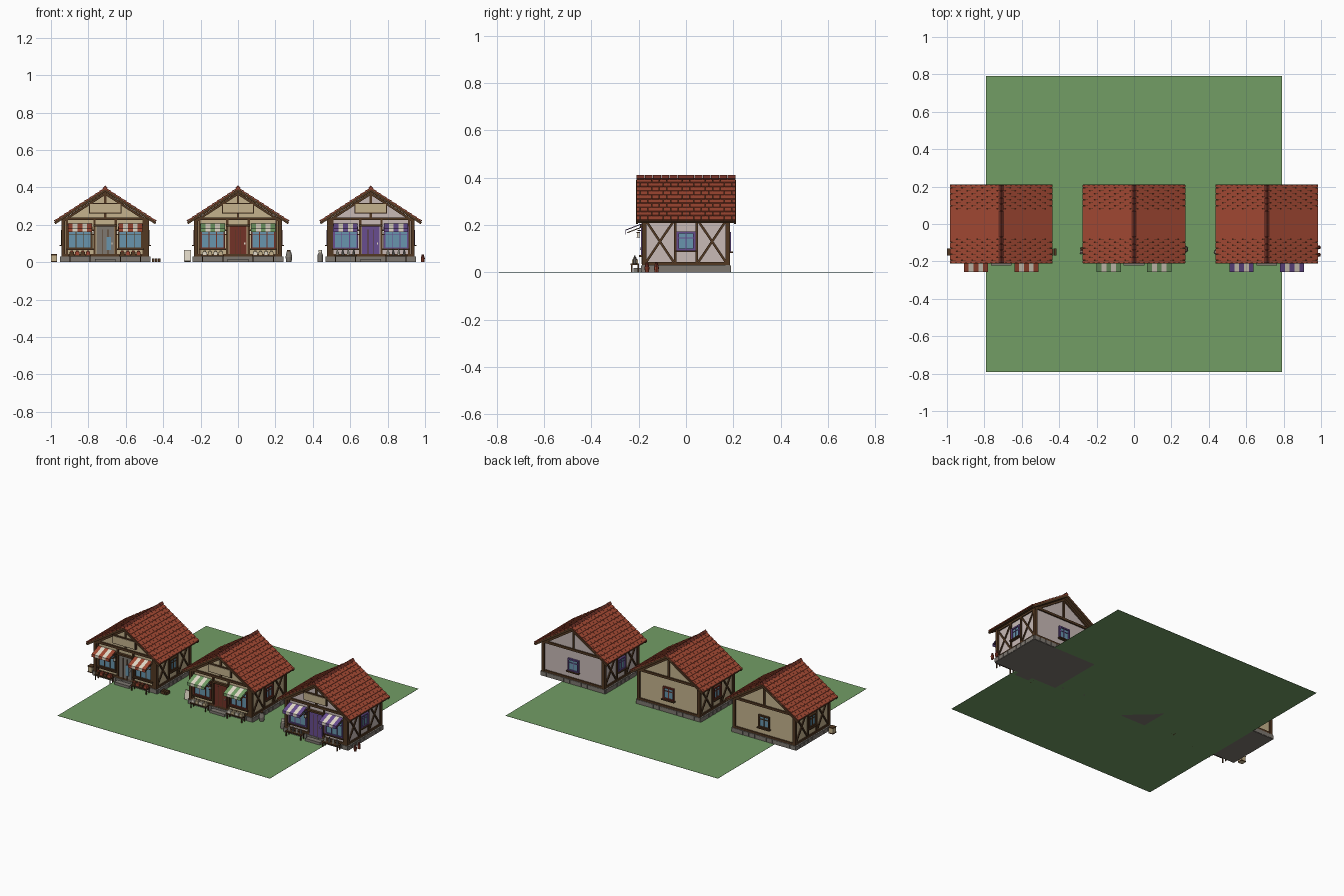
import bpy, bmesh, math
from mathutils import Matrix, Vector

if "Cube" in bpy.data.objects:
    bpy.data.objects.remove(bpy.data.objects["Cube"])

COLOURS = {
    "timber": (0.085, 0.04, 0.016), "terracotta": (0.36, 0.066, 0.033),
    "dark_red": (0.17, 0.032, 0.02), "tan_plaster": (0.56, 0.45, 0.27),
    "pink_plaster": (0.58, 0.49, 0.47), "grass_green": (0.17, 0.34, 0.13),
    "glass_blue": (0.14, 0.30, 0.42), "cream": (0.76, 0.70, 0.58),
    "stone_grey": (0.21, 0.19, 0.165), "violet": (0.14, 0.075, 0.28),
}
NAMES = list(COLOURS)
for n, c in COLOURS.items():
    bpy.data.materials.new(n).diffuse_color = (*c, 1)


class Part:
    """One object gathered from simple solids."""
    def __init__(self, name, x=0):
        self.name, self.x, self.bm = name, x, bmesh.new()
        self.space = Matrix()

    def face(self, degrees):
        self.space = Matrix.Rotation(math.radians(degrees), 4, 'Z')
        return self

    def paint(self, verts, mat):
        for f in {f for v in verts for f in v.link_faces}:
            f.material_index = NAMES.index(mat)

    def box(self, centre, size, mat, axis='Y', angle=0):
        m = (self.space @ Matrix.Translation(centre) @ Matrix.Rotation(angle, 4, axis)
             @ Matrix.Diagonal((*size, 1)))
        self.paint(bmesh.ops.create_cube(self.bm, size=1, matrix=m)["verts"], mat)

    def span(self, a, b, mat):
        a, b = Vector(a), Vector(b)
        self.box((a + b) / 2, b - a, mat)

    def drum(self, centre, r1, r2, h, mat, sides=8):
        m = self.space @ Matrix.Translation(centre)
        self.paint(bmesh.ops.create_cone(self.bm, cap_ends=True, segments=sides, radius1=r1,
                                         radius2=r2, depth=h, matrix=m)["verts"], mat)

    def prism(self, profile, y, mat):
        ends = [[self.bm.verts.new((px, s * y, pz)) for px, pz in profile] for s in (-1, 1)]
        self.bm.faces.new(ends[0])
        self.bm.faces.new(ends[1][::-1])
        for i in range(len(profile)):
            j = (i + 1) % len(profile)
            self.bm.faces.new((ends[0][j], ends[0][i], ends[1][i], ends[1][j]))
        self.paint(ends[0] + ends[1], mat)

    def done(self):
        bmesh.ops.recalc_face_normals(self.bm, faces=self.bm.faces)
        me = bpy.data.meshes.new(self.name)
        self.bm.to_mesh(me)
        self.bm.free()
        for n in NAMES:
            me.materials.append(bpy.data.materials[n])
        ob = bpy.data.objects.new(self.name, me)
        ob.location.x = self.x
        bpy.context.collection.objects.link(ob)


FRONT, SIDE = 0.178, 0.225          # wall distances from the house centre
RUN, RISE, RIDGE = 0.27, 0.175, 0.395
SLOPE, LENGTH = math.atan2(RISE, RUN), math.hypot(RUN, RISE)


def window(p, u, d, z0, z1, w, frame, bars):
    """Glazed window with frame, bars and sill on the current wall."""
    p.span((u - w, -d - 0.004, z0), (u + w, -d + 0.002, z1), "glass_blue")
    for s in (-1, 1):
        p.box((u + s * w, -d - 0.005, (z0 + z1) / 2), (0.009, 0.014, z1 - z0 + 0.009), frame)
    for z in (z0, z1):
        p.box((u, -d - 0.005, z), (2 * w, 0.014, 0.009), frame)
    for i in range(1, bars + 1):
        p.box((u - w + 2 * w * i / (bars + 1), -d - 0.005, (z0 + z1) / 2), (0.004, 0.006, z1 - z0), frame)
    p.box((u, -d - 0.005, z0 + 0.68 * (z1 - z0)), (2 * w, 0.006, 0.004), frame)
    p.box((u, -d - 0.009, z0 - 0.006), (2 * w + 0.02, 0.022, 0.007), "timber")


def house(tag, x, plaster, accent, door, goods, frame):
    # Stone footing with projecting blocks
    p = Part(tag + "_footing", x)
    p.span((-0.24, -0.187, 0), (0.24, 0.187, 0.03), "stone_grey")
    for deg, half, d in ((0, 0.24, 0.187), (180, 0.24, 0.187), (90, 0.187, 0.24), (270, 0.187, 0.24)):
        p.face(deg)
        n = round(half * 2 / 0.042)
        for i in range(n):
            u = -half + (i + 0.5) * 2 * half / n
            p.box((u, -d, 0.0155), (2 * half / n - 0.004, 0.006, 0.027), "stone_grey")
    p.face(0).span((-0.055, -0.222, 0), (0.055, -0.18, 0.018), "stone_grey")
    p.done()

    # Plaster walls
    p = Part(tag + "_walls", x)
    p.prism([(-SIDE, 0.03), (SIDE, 0.03), (SIDE, 0.228), (0, 0.376), (-SIDE, 0.228)], FRONT, plaster)
    p.done()

    # Timber frame
    p = Part(tag + "_timbers", x)
    for sx in (-1, 1):
        for sy in (-1, 1):
            p.box((sx * 0.224, sy * 0.177, 0.13), (0.02, 0.02, 0.2), "timber")
    for deg in (0, 180):
        p.face(deg)
        p.box((0, -FRONT, 0.232), (0.47, 0.018, 0.015), "timber")
        p.box((0, -FRONT, 0.037), (0.45, 0.016, 0.013), "timber")
        p.box((0, -FRONT, 0.305), (0.013, 0.014, 0.14), "timber")
        for s in (-1, 1):
            p.box((s * 0.117, -FRONT - 0.002, 0.291), (LENGTH - 0.05, 0.016, 0.013), "timber", 'Y', s * SLOPE)
    p.face(0)
    for u in (-0.206, -0.057, 0.057, 0.206):
        p.box((u, -FRONT, 0.13), (0.012, 0.016, 0.19), "timber")
    for deg in (90, 270):
        p.face(deg)
        for z in (0.037, 0.222):
            p.box((0, -SIDE, z), (0.36, 0.016, 0.013), "timber")
        for s in (-1, 1):
            p.box((s * 0.046, -SIDE, 0.13), (0.011, 0.016, 0.19), "timber")
            for t in (-1, 1):
                p.box((s * 0.11, -SIDE, 0.13), (0.205, 0.013, 0.01), "timber", 'Y',
                      t * math.atan2(0.172, 0.115))
    p.done()

    # Windows on every wall
    p = Part(tag + "_windows", x)
    for u in (-0.135, 0.135):
        window(p, u, FRONT, 0.075, 0.185, 0.062, frame, 2)
    window(p.face(180), 0, FRONT, 0.09, 0.165, 0.036, frame, 1)
    for deg in (90, 270):
        window(p.face(deg), 0, SIDE, 0.095, 0.168, 0.035, frame, 1)
    p.done()

    # Door with planks, jambs and handle
    p = Part(tag + "_door", x)
    p.span((-0.046, -0.186, 0.02), (0.046, -0.17, 0.19), door)
    for u in (-0.015, 0.015):
        p.box((u, -0.187, 0.105), (0.003, 0.003, 0.14), "timber")
    if door == "stone_grey":
        p.box((0.018, -0.188, 0.1), (0.024, 0.004, 0.07), "glass_blue")
    p.box((0.036, -0.19, 0.1), (0.006, 0.008, 0.01), "cream")
    p.box((0, -0.184, 0.196), (0.126, 0.022, 0.012), "timber")
    p.done()

    # Name board, left blank
    p = Part(tag + "_sign", x)
    p.box((0, -0.19, 0.288), (0.172, 0.012, 0.056), "timber")
    p.box((0, -0.196, 0.288), (0.162, 0.006, 0.047), "tan_plaster")
    p.done()

    # Roof boarding, bargeboards and staggered tiles
    p = Part(tag + "_roof", x)
    rows, cols, half = 10, 13, 0.21
    course, wide = LENGTH / rows, 2 * half / cols
    for s in (-1, 1):
        p.box((s * RUN / 2, 0, RIDGE - RISE / 2 - 0.008), (LENGTH, 0.414, 0.008), "timber", 'Y', s * SLOPE)
        for y in (-0.207, 0.207):
            p.box((s * RUN / 2, y, RIDGE - RISE / 2 - 0.011), (LENGTH, 0.009, 0.014), "timber", 'Y', s * SLOPE)
        for r in range(rows):
            t = (r + 0.5) / rows
            edges = [-half] + [-half + (c + 0.5 * (r % 2)) * wide for c in range(1 - r % 2, cols + 1 - r % 2)] + [half]
            edges = sorted(set(round(e, 4) for e in edges))
            for a, b in zip(edges, edges[1:]):
                p.box((s * RUN * t, (a + b) / 2, RIDGE - RISE * t + 0.001),
                      (course + 0.006, b - a - 0.0015, 0.006), "terracotta", 'Y', s * (SLOPE - 0.12))
    for i in range(12):
        p.box((0, -0.1925 + i * 0.035, RIDGE + 0.001), (0.02, 0.033, 0.02), "dark_red", 'Y', math.pi / 4)
    p.done()

    # Striped awnings with valances and stays
    p = Part(tag + "_awnings", x)
    for u in (-0.135, 0.135):
        for i in range(5):
            mat, w = ("cream" if i % 2 else accent), 0.026
            cx = u + (i - 2) * w
            p.box((cx, -0.219, 0.192), (w, 0.078, 0.004), mat, 'X', math.radians(21))
            p.box((cx, -0.255, 0.17), (w, 0.003, 0.019), mat)
        for s in (-1, 1):
            p.box((u + s * 0.062, -0.215, 0.18), (0.004, 0.07, 0.004), "timber", 'X', math.radians(21))
    p.done()

    # Wall lanterns beside the door
    p = Part(tag + "_lanterns", x)
    for u in (-0.066, 0.066):
        p.box((u, -0.192, 0.176), (0.005, 0.026, 0.005), "timber")
        p.box((u, -0.202, 0.158), (0.011, 0.011, 0.018), "cream")
        for z in (0.148, 0.169):
            p.box((u, -0.202, z), (0.014, 0.014, 0.004), "timber")
    p.done()

    # Display tables with goods
    p = Part(tag + "_tables", x)
    for u in (-0.135, 0.135):
        p.box((u, -0.216, 0.034), (0.12, 0.036, 0.006), "timber")
        for sx in (-1, 1):
            for y in (-0.23, -0.202):
                p.box((u + sx * 0.054, y, 0.016), (0.006, 0.006, 0.032), "timber")
        for i in range(4):
            gx, mat = u + (i - 1.5) * 0.029, goods[i % 2]
            if tag == "right_house":
                p.drum((gx, -0.216, 0.047), 0.008, 0.007, 0.022, mat)
                p.drum((gx, -0.216, 0.064), 0.004, 0.003, 0.014, mat)
            else:
                p.box((gx, -0.216, 0.046), (0.023, 0.026, 0.018), mat)
                p.drum((gx, -0.216, 0.059), 0.009, 0.005, 0.009, goods[1])
    p.done()


house("left_house", -0.71, "tan_plaster", "terracotta", "stone_grey", ("timber", "terracotta"), "timber")
house("middle_house", 0, "tan_plaster", "grass_green", "dark_red", ("cream", "tan_plaster"), "dark_red")
house("right_house", 0.71, "pink_plaster", "violet", "violet", ("cream", "stone_grey"), "violet")

# Lawn
p = Part("lawn")
p.span((-0.79, -0.79, 0), (0.79, 0.79, 0.001), "grass_green")
p.done()

# Crate, firewood, notice board, barrel, churn and flower pots beside the houses
p = Part("crate")
p.box((-0.984, -0.15, 0.021), (0.032, 0.034, 0.042), "tan_plaster")
for z in (0.004, 0.04):
    p.box((-0.984, -0.15, z), (0.034, 0.036, 0.007), "timber")
p.done()
p = Part("firewood")
for i in range(3):
    p.box((-0.452 + i * 0.016, -0.15, 0.01), (0.013, 0.036, 0.02), "timber")
p.done()
p = Part("notice_board")
p.box((-0.27, -0.15, 0.035), (0.036, 0.012, 0.06), "cream", 'X', -0.15)
p.box((-0.27, -0.138, 0.033), (0.03, 0.006, 0.066), "timber", 'X', 0.25)
p.done()
p = Part("barrel")
p.drum((0.272, -0.135, 0.014), 0.014, 0.018, 0.028, "stone_grey", 12)
p.drum((0.272, -0.135, 0.042), 0.018, 0.012, 0.028, "stone_grey", 12)
p.drum((0.272, -0.135, 0.06), 0.009, 0.009, 0.008, "timber", 12)
p.done()
p = Part("churn")
p.drum((0.44, -0.15, 0.02), 0.014, 0.014, 0.04, "stone_grey", 12)
p.drum((0.44, -0.15, 0.046), 0.014, 0.007, 0.012, "stone_grey", 12)
p.drum((0.44, -0.15, 0.059), 0.01, 0.01, 0.014, "cream", 12)
p.done()
p = Part("flower_pots")
for y in (-0.165, -0.125):
    p.drum((0.988, y, 0.011), 0.008, 0.011, 0.022, "terracotta")
    p.drum((0.988, y, 0.032), 0.01, 0.005, 0.02, "dark_red")
p.done()

for m in bpy.data.materials:
    if m.users and not m.is_grease_pencil:
        m.use_nodes = True
        m.node_tree.nodes["Principled BSDF"].inputs["Base Color"].default_value = m.diffuse_color
